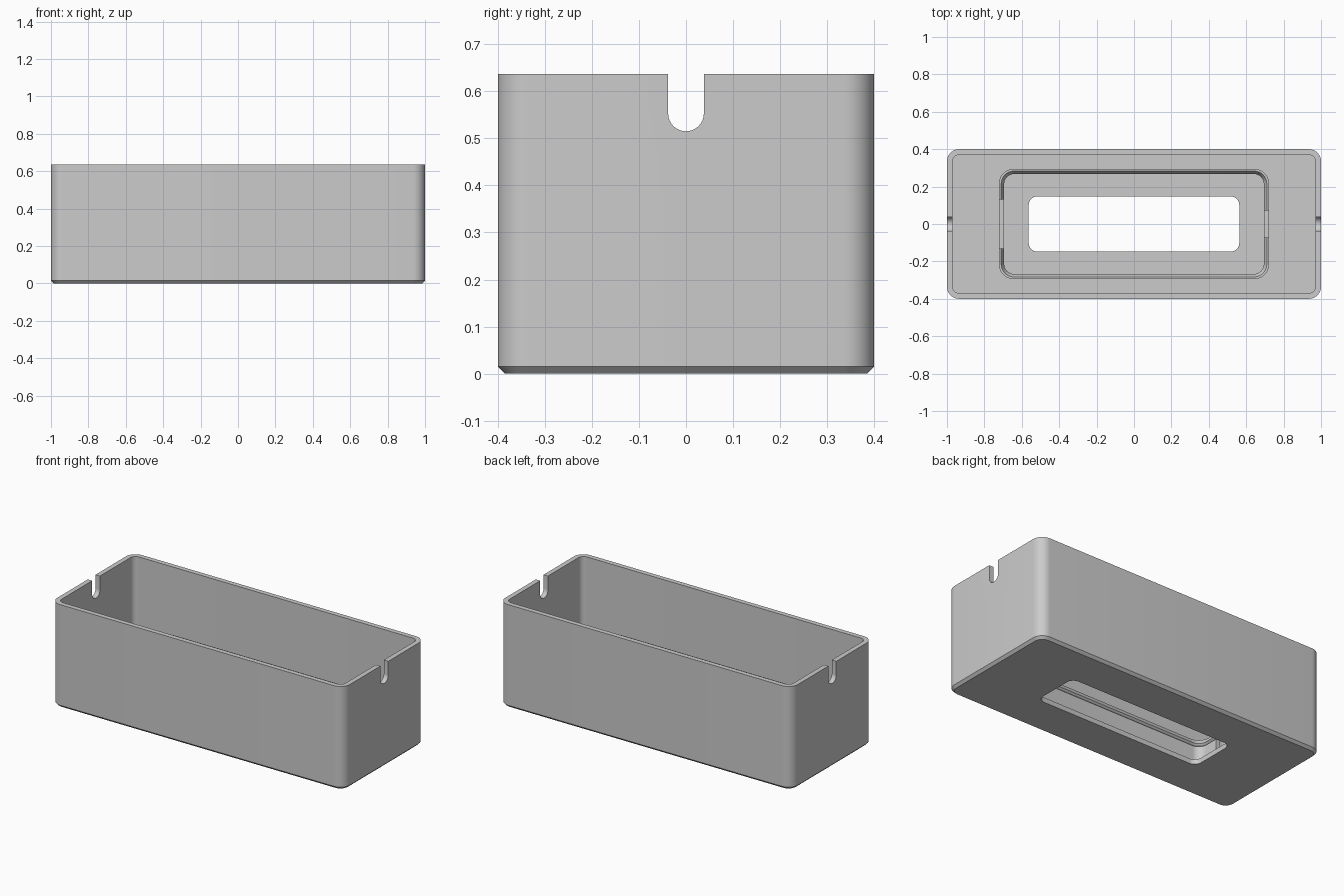
import bpy, bmesh
from math import sin, cos, pi

cube = bpy.data.objects.get("Cube")
if cube:
    bpy.data.objects.remove(cube, do_unlink=True)

grey = bpy.data.materials.new("plain grey")
grey.use_nodes = True
grey.diffuse_color = (0.6, 0.6, 0.6, 1)
grey.node_tree.nodes["Principled BSDF"].inputs["Base Color"].default_value = grey.diffuse_color

CORNER_STEPS = 10


def rounded_ring(bm, hx, hy, r, z):
    """Rounded rectangle of vertices at height z."""
    ring = []
    for q, (sx, sy) in enumerate([(1, 1), (-1, 1), (-1, -1), (1, -1)]):
        for i in range(CORNER_STEPS + 1):
            a = (q + i / CORNER_STEPS) * pi / 2
            ring.append(bm.verts.new((sx * (hx - r) + r * cos(a),
                                      sy * (hy - r) + r * sin(a), z)))
    return ring


def make_object(name, bm):
    bmesh.ops.recalc_face_normals(bm, faces=bm.faces)
    mesh = bpy.data.meshes.new(name)
    bm.to_mesh(mesh)
    bm.free()
    mesh.materials.append(grey)
    obj = bpy.data.objects.new(name, mesh)
    bpy.context.collection.objects.link(obj)
    return obj


def closed_loft(name, sections):
    """Join the rings one to the next, and the last back to the first."""
    bm = bmesh.new()
    rings = [rounded_ring(bm, *s) for s in sections]
    for a, b in zip(rings, rings[1:] + rings[:1]):
        n = len(a)
        for i in range(n):
            j = (i + 1) % n
            bm.faces.new((a[i], a[j], b[j], b[i]))
    return make_object(name, bm)


def prism_x(name, outline, x0, x1):
    """Extrude a y-z outline along x."""
    bm = bmesh.new()
    face = bm.faces.new([bm.verts.new((x0, y, z)) for y, z in outline])
    out = bmesh.ops.extrude_face_region(bm, geom=[face])
    moved = [v for v in out["geom"] if isinstance(v, bmesh.types.BMVert)]
    bmesh.ops.translate(bm, verts=moved, vec=(x1 - x0, 0, 0))
    return make_object(name, bm)


def activate(obj):
    bpy.ops.object.select_all(action="DESELECT")
    obj.select_set(True)
    bpy.context.view_layer.objects.active = obj


def cut(obj, cutter):
    cutter.hide_render = True
    mod = obj.modifiers.new("cut", "BOOLEAN")
    mod.operation = "DIFFERENCE"
    mod.solver = "EXACT"
    mod.object = cutter
    activate(obj)
    bpy.ops.object.modifier_apply(modifier=mod.name)
    bpy.data.objects.remove(cutter, do_unlink=True)


HEIGHT, FLOOR, RIM_TOP = 0.637, 0.03, 0.26

# Open tray with a chamfered foot and a slot through the floor
tray = closed_loft("tray", [
    (0.563, 0.147, 0.045, 0),
    (0.985, 0.385, 0.05, 0),
    (1, 0.4, 0.065, 0.015),
    (1, 0.4, 0.065, HEIGHT),
    (0.97, 0.37, 0.035, HEIGHT),
    (0.97, 0.37, 0.035, FLOOR),
    (0.563, 0.147, 0.045, FLOOR),
])

# Round-bottomed cable slots in both end walls
SLOT, SLOT_Z = 0.038, 0.553
outline = [(SLOT, HEIGHT + 0.1)]
outline += [(SLOT * cos(pi * i / 16), SLOT_Z - SLOT * sin(pi * i / 16)) for i in range(17)]
outline.append((-SLOT, HEIGHT + 0.1))
for side in (-1, 1):
    cut(tray, prism_x("slot_cutter", outline, side * 0.9, side * 1.1))

# Inner retaining rim with a lead-in chamfer and a shallow snap groove
rim = closed_loft("retaining_rim", [
    (0.722, 0.295, 0.08, FLOOR - 0.005),
    (0.722, 0.295, 0.08, RIM_TOP),
    (0.71, 0.283, 0.068, RIM_TOP),
    (0.694, 0.267, 0.052, RIM_TOP - 0.03),
    (0.705, 0.278, 0.063, RIM_TOP - 0.04),
    (0.694, 0.267, 0.052, RIM_TOP - 0.05),
    (0.694, 0.267, 0.052, FLOOR - 0.005),
])

# Gaps in the rim ends, wider on the right
for side, half in ((-1, 0.13), (1, 0.072)):
    gap = [(-half, 0.045), (half, 0.045), (half, 0.4), (-half, 0.4)]
    cut(rim, prism_x("gap_cutter", gap, side * 0.6, side * 0.8))

for obj in (tray, rim):
    activate(obj)
    bpy.ops.object.shade_smooth_by_angle()
